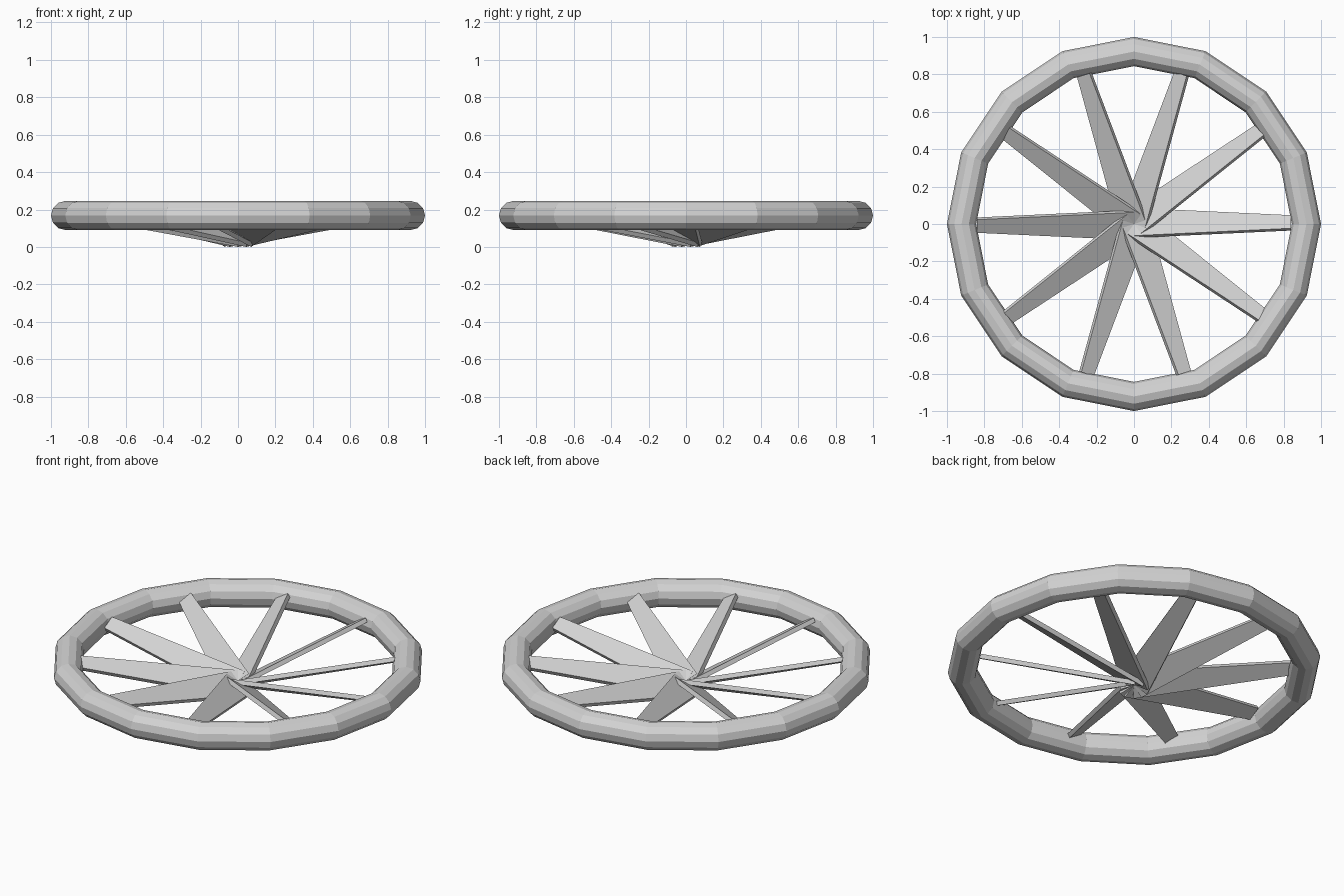
import bpy
import bmesh
import math
from mathutils import Matrix, Vector

cube = bpy.data.objects.get("Cube")
if cube:
    bpy.data.objects.remove(cube, do_unlink=True)

SPOKES = 10
RIM_Z = 0.168
TILT = math.radians(29)
THICK = 0.025

grey = bpy.data.materials.new("light_grey")
grey.use_nodes = True
colour = (0.65, 0.65, 0.65, 1)
grey.diffuse_color = colour
grey.node_tree.nodes["Principled BSDF"].inputs["Base Color"].default_value = colour

# Faceted rim
bpy.ops.mesh.primitive_torus_add(major_segments=16, minor_segments=12,
                                 major_radius=0.922, minor_radius=0.078,
                                 location=(0, 0, RIM_Z))
rim = bpy.context.object
rim.name = "rim"
rim.data.materials.append(grey)
rim.data.polygons.foreach_set("use_smooth", [False] * len(rim.data.polygons))


def blade_section(radius, half_width, bottom):
    """Tilted rectangle across the blade, resting at the given height."""
    across = Vector((0, math.cos(TILT), -math.sin(TILT)))
    normal = Vector((0, math.sin(TILT), math.cos(TILT)))
    base = Vector((radius, 0, bottom + half_width * math.sin(TILT)))
    return [base - across * half_width,
            base + across * half_width,
            base + across * half_width + normal * THICK,
            base - across * half_width + normal * THICK]


# Tapered, tilted blade, shared by all the spokes
bm = bmesh.new()
root = [bm.verts.new(p) for p in blade_section(0.0, 0.085, 0.0)]
tip = [bm.verts.new(p) for p in blade_section(0.84, 0.04, 0.155)]
bm.faces.new(root[::-1])
bm.faces.new(tip)
for i in range(4):
    j = (i + 1) % 4
    bm.faces.new((root[i], root[j], tip[j], tip[i]))
bmesh.ops.recalc_face_normals(bm, faces=bm.faces)
blade = bpy.data.meshes.new("spoke_blade")
bm.to_mesh(blade)
bm.free()
blade.materials.append(grey)

# Spokes around the centre
for i in range(SPOKES):
    spoke = bpy.data.objects.new(f"spoke_{i + 1}", blade)
    spoke.matrix_world = Matrix.Rotation(math.tau * i / SPOKES, 4, 'Z')
    bpy.context.collection.objects.link(spoke)
